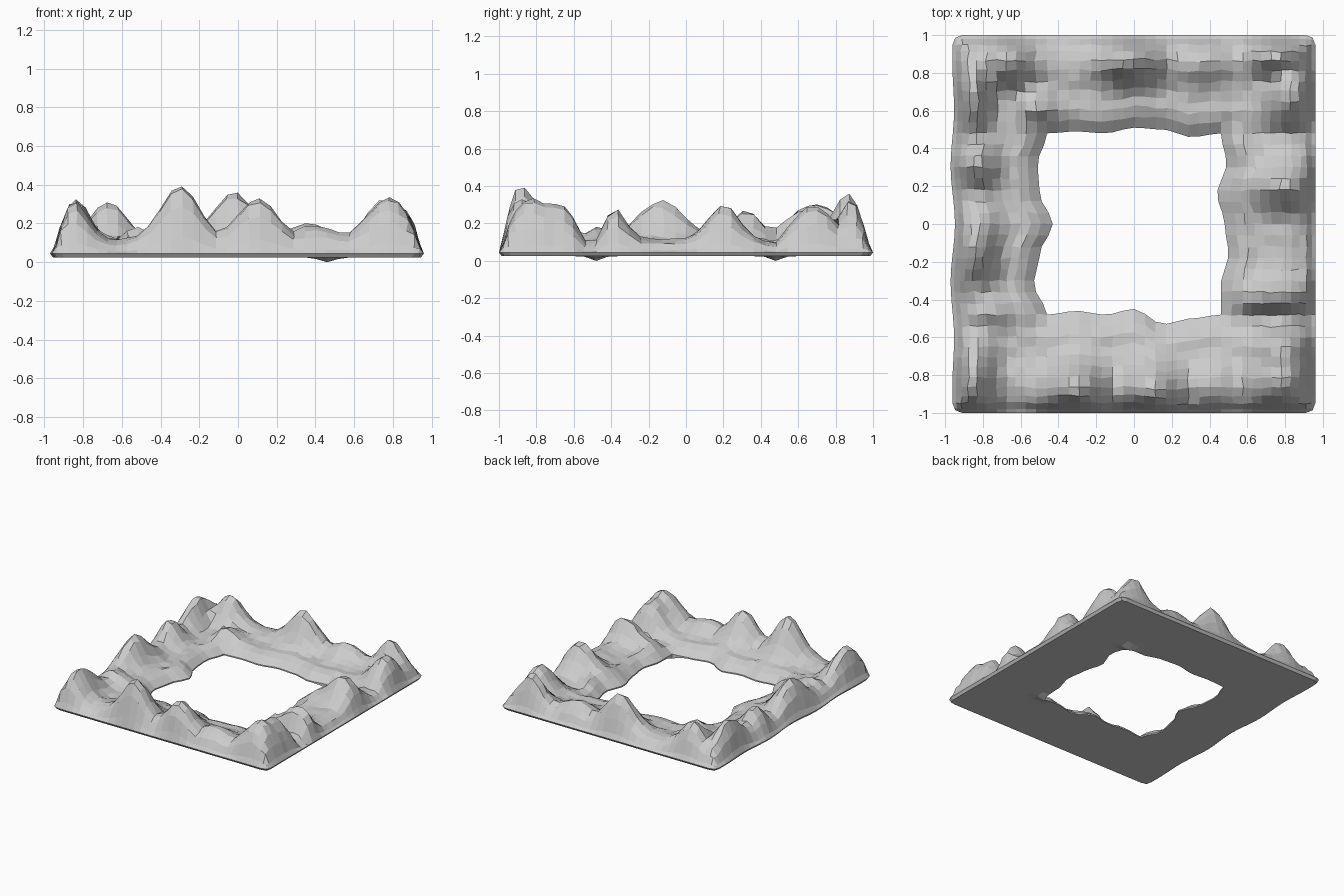
import bpy, bmesh, math, random

random.seed(4)
cube = bpy.data.objects.get("Cube")
if cube:
    bpy.data.objects.remove(cube, do_unlink=True)

FLOOR = 0.025            # height of the flat underside
HALF_X, HALF_Y = 0.96, 1.0
HOLE_X, HOLE_Y = 0.46, 0.48
MIDDLE = 16              # columns along the hole
STRIP = [0, 0.04, 0.1, 0.17, 0.26, 0.36, 0.47, 0.57, 0.67, 0.77, 0.88]

# Cross-section of the low ground between the peaks, outer rim to hole
GROUND = [0.045, 0.095, 0.115, 0.115, 0.1, 0.09, 0.1, 0.08, 0.035]

# Wavy distance of the hole edge from the centre, towards +x or +y
HOLE = {
    "front": [HOLE_Y, 0.46, 0.48, 0.45, 0.53, 0.5, HOLE_Y],
    "right": [HOLE_X, 0.46, 0.5, 0.48, 0.44, 0.49, HOLE_X],
    "back": [HOLE_Y, 0.49, 0.48, 0.51, 0.5, 0.46, HOLE_Y],
    "left": [HOLE_X, 0.53, 0.5, 0.43, 0.5, 0.51, HOLE_X],
}

# Mountains: x, y, summit height, spread in x, spread in y
PEAKS = [
    (-0.85, -0.82, 0.32, 0.07, 0.14), (-0.3, -0.89, 0.40, 0.1, 0.11),
    (0.1, -0.89, 0.33, 0.1, 0.12), (0.4, -0.86, 0.19, 0.1, 0.1),
    (0.78, -0.82, 0.33, 0.11, 0.13), (0.78, -0.68, 0.31, 0.1, 0.08),
    (0.8, -0.38, 0.28, 0.15, 0.06), (0.8, 0.2, 0.3, 0.13, 0.08),
    (0.84, 0.68, 0.3, 0.09, 0.1), (0.75, 0.89, 0.33, 0.09, 0.07),
    (0.36, 0.86, 0.2, 0.1, 0.08), (-0.02, 0.86, 0.36, 0.11, 0.08),
    (-0.67, 0.86, 0.31, 0.09, 0.09), (-0.86, 0.69, 0.32, 0.06, 0.14),
    (-0.83, 0.32, 0.27, 0.08, 0.08), (-0.84, -0.13, 0.32, 0.08, 0.13),
    (-0.52, 0.62, 0.2, 0.07, 0.07), (-0.75, -0.46, 0.19, 0.09, 0.06),
    (0.58, 0.38, 0.15, 0.08, 0.07),
]
# Gullies that cross the ring: x, y, depth, spread in x, spread in y
GULLIES = [(0.8, -0.51, 0.06, 0.2, 0.04), (0.8, 0.47, 0.04, 0.2, 0.04)]


def sample(table, f):
    """Smoothly interpolated value of an evenly spaced table, f in 0..1."""
    p = min(max(f, 0), 1) * (len(table) - 1)
    i = min(int(p), len(table) - 2)
    e = p - i
    e = e * e * (3 - 2 * e)
    return table[i] * (1 - e) + table[i + 1] * e


def bump(x, y, spot):
    px, py, _, sx, sy = spot
    return math.exp(-0.5 * (((x - px) / sx) ** 2 + ((y - py) / sy) ** 2))


def height(x, y, t):
    wall = math.sin(min(t / 0.17, 1) * math.pi / 2)
    inner = min((1 - t) / 0.2, 1)
    ground = sample(GROUND, t)
    rise = max((p[2] - 0.115) * bump(x, y, p) for p in PEAKS)
    cut = sum(g[2] * bump(x, y, g) for g in GULLIES)
    rough = random.uniform(-0.006, 0.006)
    return max(ground + wall * inner * (rise - cut + rough), 0.035)


def grid_lines(half, hole):
    """Grid positions along one axis: strip, hole span, mirrored strip."""
    strip = [half + (hole - half) * t for t in STRIP]
    middle = [hole * (2 * i / MIDDLE - 1) for i in range(MIDDLE + 1)]
    return [-s for s in strip] + middle + strip[::-1]


def place(x, y):
    """Move a grid point to its place in plan; also give its depth from the rim."""
    tx = (HALF_X - abs(x)) / (HALF_X - HOLE_X)
    ty = (HALF_Y - abs(y)) / (HALF_Y - HOLE_Y)
    t = min(tx, ty, 1)
    px, py = x, y
    if ty <= tx and tx >= 1:          # front and back strips
        edge = sample(HOLE["back" if y > 0 else "front"], (x / HOLE_X + 1) / 2)
        py = math.copysign(HALF_Y + (edge - HALF_Y) * t, y)
    elif ty >= 1:                     # left and right strips
        edge = sample(HOLE["right" if x > 0 else "left"], (y / HOLE_Y + 1) / 2)
        px = math.copysign(HALF_X + (edge - HALF_X) * t, x)
    if x < 0:                         # uneven outer edge on one side
        px += 0.012 * math.cos(y * 10) * (1 - y * y) * max(0, 1 - tx)
    pull = 0.014 * max(0, 1 - (tx + ty) / 0.1)      # rounded corners
    px -= math.copysign(pull, x)
    py -= math.copysign(pull, y)
    if 0.1 < t < 0.99:
        px += random.uniform(-0.006, 0.006)
        py += random.uniform(-0.006, 0.006)
    return px, py, t


def build_ring():
    bm = bmesh.new()
    xs, ys = grid_lines(HALF_X, HOLE_X), grid_lines(HALF_Y, HOLE_Y)
    first, last = len(STRIP), len(STRIP) + MIDDLE
    top, under = {}, {}
    for i, x in enumerate(xs):
        for j, y in enumerate(ys):
            if first < i < last and first < j < last:
                continue
            px, py, t = place(x, y)
            top[i, j] = bm.verts.new((px, py, height(px, py, t)))
            # underside sags at two hole corners and tucks in at the rim
            sag = max(bump(px, py, (HOLE_X, s * HOLE_Y, 0, 0.04, 0.03)) for s in (-1, 1))
            tuck = 0.985 if t < 0.01 else 1
            under[top[i, j]] = bm.verts.new((px * tuck, py * tuck, FLOOR * (1 - sag)))

    # terrain surface
    for i in range(len(xs) - 1):
        for j in range(len(ys) - 1):
            if not (first <= i < last and first <= j < last):
                bm.faces.new((top[i, j], top[i + 1, j], top[i + 1, j + 1], top[i, j + 1]))
    rim = [e.verts[:] for e in bm.edges if e.is_boundary]
    # flat underside, then the thin walls round the rim and the hole
    for face in bm.faces[:]:
        bm.faces.new([under[v] for v in reversed(face.verts[:])])
    for a, b in rim:
        bm.faces.new((a, b, under[b], under[a]))
    bmesh.ops.recalc_face_normals(bm, faces=bm.faces)

    mesh = bpy.data.meshes.new("mountain_ring")
    bm.to_mesh(mesh)
    bm.free()
    obj = bpy.data.objects.new("mountain_ring", mesh)
    bpy.context.collection.objects.link(obj)
    return obj


# Plain grey rock
rock = bpy.data.materials.new("grey_rock")
rock.use_nodes = True
colour = (0.6, 0.6, 0.6, 1)
rock.diffuse_color = colour
rock.node_tree.nodes["Principled BSDF"].inputs["Base Color"].default_value = colour

mountains = build_ring()
mountains.data.materials.append(rock)
